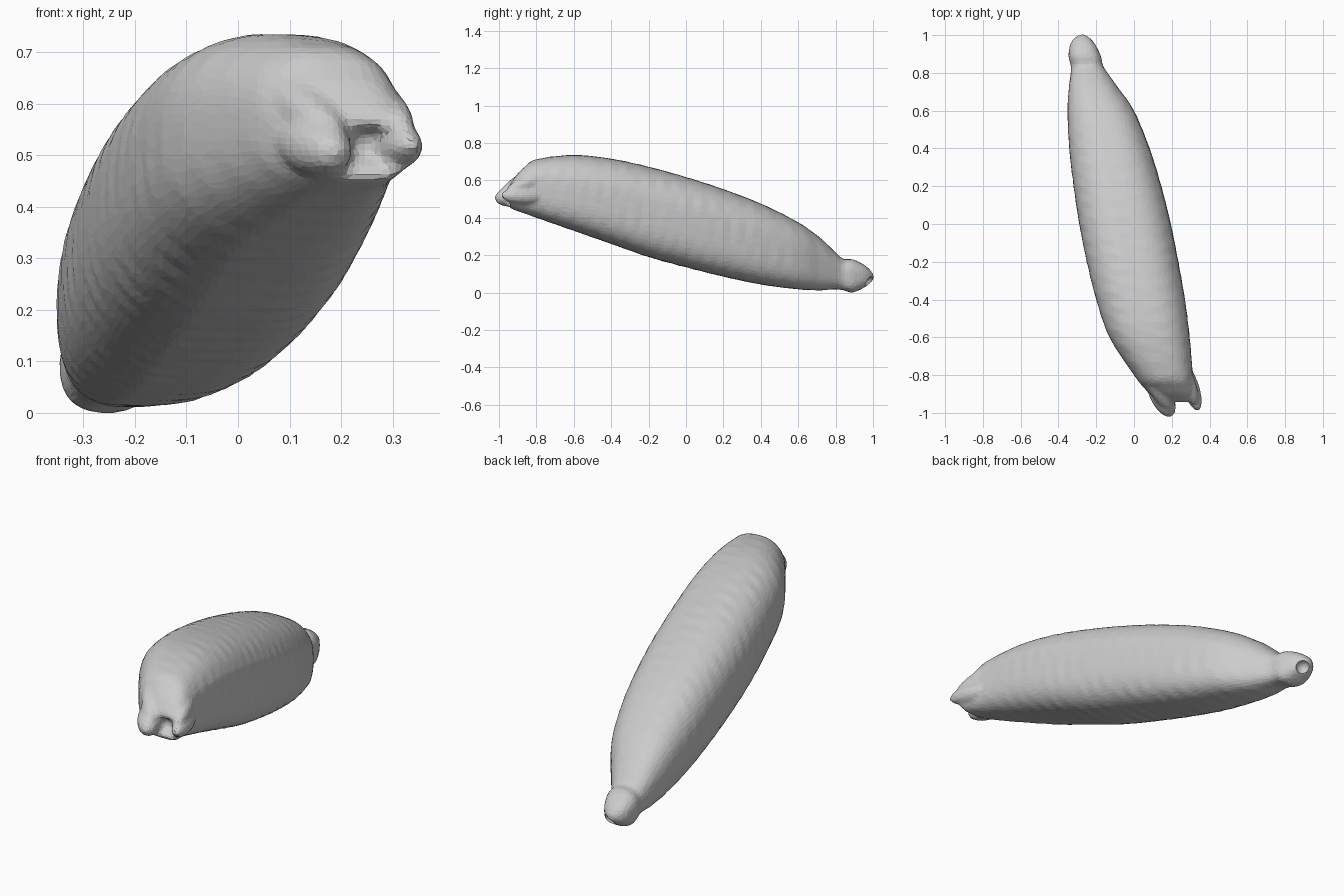
import bpy, bmesh, math
from mathutils import Vector, Matrix

if "Cube" in bpy.data.objects:
    bpy.data.objects.remove(bpy.data.objects["Cube"])

# Body sections: y, x min, x max, z min, z max (front mouth to rear knob)
SECTIONS = [
    (-0.90, 0.235, 0.285, 0.50, 0.54),
    (-0.935, 0.20, 0.31, 0.475, 0.555),
    (-0.945, 0.15, 0.33, 0.455, 0.57),
    (-0.92, 0.11, 0.33, 0.443, 0.61),
    (-0.87, 0.055, 0.322, 0.425, 0.665),
    (-0.80, 0.00, 0.312, 0.40, 0.712),
    (-0.60, -0.13, 0.295, 0.33, 0.735),
    (-0.40, -0.20, 0.27, 0.26, 0.715),
    (-0.20, -0.25, 0.235, 0.19, 0.672),
    (0.00, -0.29, 0.195, 0.135, 0.617),
    (0.20, -0.32, 0.145, 0.085, 0.552),
    (0.40, -0.343, 0.083, 0.043, 0.475),
    (0.60, -0.352, 0.00, 0.017, 0.375),
    (0.72, -0.345, -0.083, 0.012, 0.29),
    (0.80, -0.335, -0.14, 0.018, 0.215),
    (0.84, -0.335, -0.165, 0.012, 0.18),
    (0.89, -0.347, -0.175, 0.000, 0.178),
    (0.95, -0.338, -0.205, 0.025, 0.15),
    (0.985, -0.315, -0.235, 0.05, 0.12),
    (1.005, -0.285, -0.265, 0.075, 0.095),
]
SIDES, STEPS = 48, 5
# Squareness of each quarter: upper right, upper left, lower left, lower right
SQUARE = (2.5, 2.45, 2.4, 3.1)
# Lengthwise ribs: angle, height
RIBS = ((0.35, 0.014), (1.75, 0.012), (4.45, 0.016))


def spline(p0, p1, p2, p3, t):
    return [0.5 * (2 * b + (c - a) * t + (2 * a - 5 * b + 4 * c - d) * t * t
                   + (3 * b - a - 3 * c + d) * t ** 3)
            for a, b, c, d in zip(p0, p1, p2, p3)]


def ring(bm, s):
    y, x0, x1, z0, z1 = s
    cx, cz, rx, rz = (x0 + x1) / 2, (z0 + z1) / 2, (x1 - x0) / 2, (z1 - z0) / 2
    out = []
    for i in range(SIDES):
        a = 2 * math.pi * i / SIDES
        c, n = math.cos(a), math.sin(a)
        e = 2 / SQUARE[min(3, int(4 * i / SIDES))]
        # gentle wrinkles across the skin and shallow lengthwise ribs
        k = 1 + 0.009 * math.sin(70 * y + 5 * a) * math.sin(3 * a + 4 * y)
        k += sum(h * math.exp(-((a - r) / 0.1) ** 2) for r, h in RIBS)
        px = math.copysign(abs(c) ** e, c) * rx * k
        pz = math.copysign(abs(n) ** e, n) * rz * k
        out.append(bm.verts.new((cx + px, y, cz + pz)))
    return out


def lip(bm, start, tip, radius):
    a, b = Vector(start), Vector(tip)
    d = b - a
    m = (Matrix.Translation((a + b) / 2) @ d.to_track_quat('Z', 'Y').to_matrix().to_4x4()
         @ Matrix.Diagonal((radius, radius, d.length / 2, 1)))
    bmesh.ops.create_icosphere(bm, subdivisions=3, radius=1, matrix=m)


# Lofted body
bm = bmesh.new()
rings = []
last = len(SECTIONS) - 1
for i in range(last):
    p = [SECTIONS[min(max(j, 0), last)] for j in (i - 1, i, i + 1, i + 2)]
    rings += [ring(bm, spline(*p, k / STEPS)) for k in range(STEPS)]
rings.append(ring(bm, SECTIONS[-1]))
for r, q in zip(rings, rings[1:]):
    for i in range(SIDES):
        j = (i + 1) % SIDES
        bm.faces.new((r[i], r[j], q[j], q[i]))
bm.faces.new(rings[0][::-1])
bm.faces.new(rings[-1])

# Two pointed lips at the mouth, with raised folds running back from them
lip(bm, (0.09, -0.80, 0.54), (0.20, -1.02, 0.50), 0.06)
lip(bm, (0.05, -0.76, 0.66), (0.20, -0.99, 0.525), 0.045)
lip(bm, (0.26, -0.74, 0.51), (0.342, -0.99, 0.52), 0.045)
lip(bm, (0.27, -0.76, 0.62), (0.325, -0.96, 0.545), 0.035)
bmesh.ops.recalc_face_normals(bm, faces=bm.faces[:])

mesh = bpy.data.meshes.new("seed_pod")
bm.to_mesh(mesh)
bm.free()
pod = bpy.data.objects.new("seed_pod", mesh)
bpy.context.collection.objects.link(pod)

# Hidden cutter for the socket under the knob
bpy.ops.mesh.primitive_ico_sphere_add(subdivisions=3, radius=0.035, location=(-0.25, 0.985, 0.05))
socket = bpy.context.object
socket.name = "socket_cutter"
socket.hide_render = True
socket.display_type = 'WIRE'

# Fuse the lips into the body, cut the socket, keep flat facets
fuse = pod.modifiers.new("fuse", 'REMESH')
fuse.mode = 'VOXEL'
fuse.voxel_size = 0.012
cut = pod.modifiers.new("socket", 'BOOLEAN')
cut.operation = 'DIFFERENCE'
cut.object = socket
soften = pod.modifiers.new("soften", 'SMOOTH')
soften.factor = 0.5
soften.iterations = 4
facet = pod.modifiers.new("facet", 'DECIMATE')
facet.ratio = 0.15
